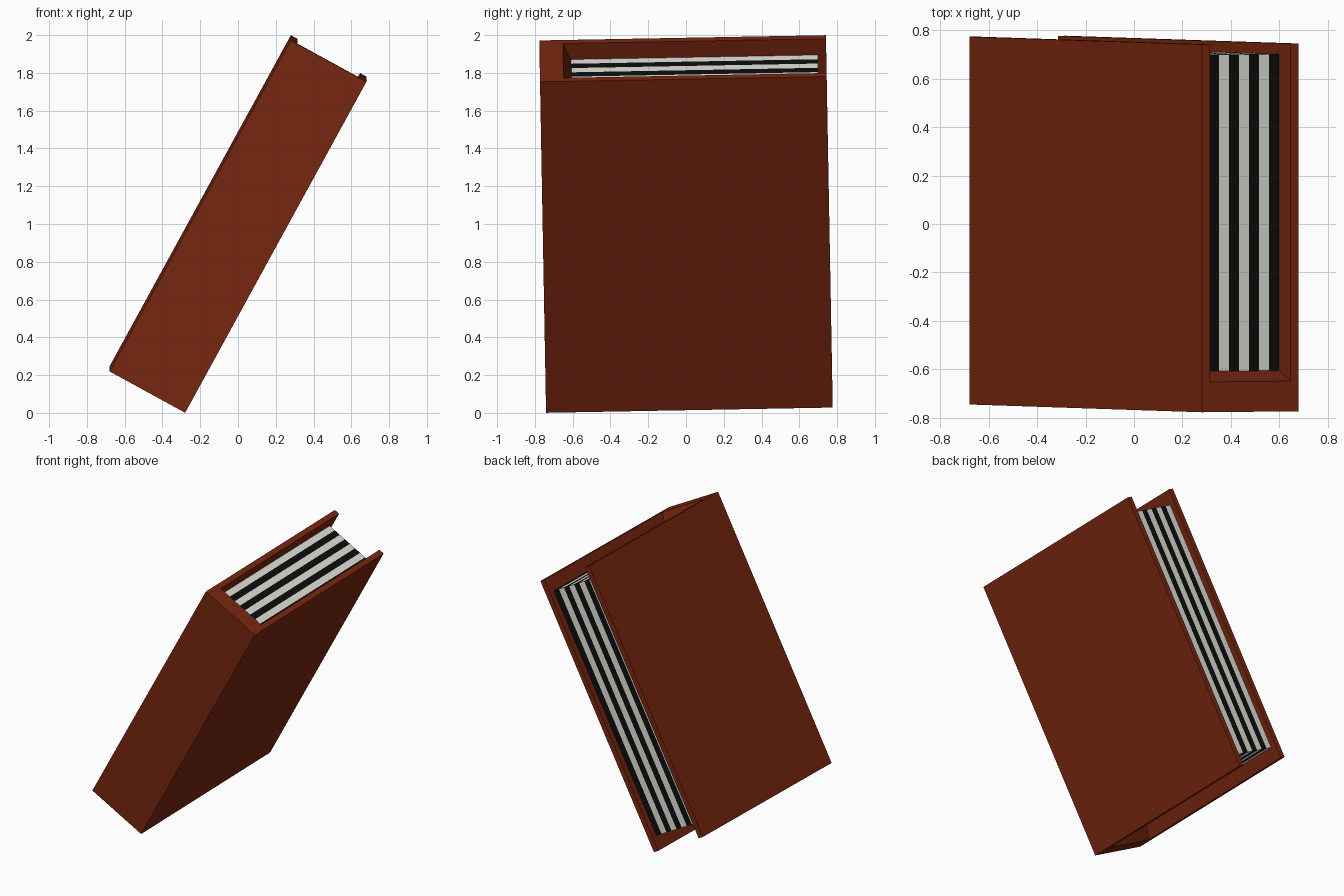
import bpy, bmesh, math
from mathutils import Matrix

if "Cube" in bpy.data.objects:
    bpy.data.objects.remove(bpy.data.objects["Cube"])

# Book space: x = thickness, y = spine (-) to fore edge (+), z = height
T, W, H = 0.228, 0.759, 0.999        # half sizes
COVER = 0.039                        # board thickness
HINGE, PAGE_BACK = -0.634, -0.592    # inner side of spine: at the ends, at the pages
PAGE_FRONT = 0.714
PAGE_H = H - 0.097
STRIPES = 8

# Whole book leans over and is turned very slightly
LEAN = (Matrix.Translation((0, 0, 1)) @ Matrix.Rotation(math.radians(1.05), 4, 'X')
        @ Matrix.Rotation(math.radians(28.7), 4, 'Y'))


def material(name, color):
    m = bpy.data.materials.new(name)
    m.diffuse_color = (*color, 1)
    m.use_nodes = True
    m.node_tree.nodes["Principled BSDF"].inputs["Base Color"].default_value = m.diffuse_color
    return m


def finish(name, bm, mat):
    bmesh.ops.recalc_face_normals(bm, faces=bm.faces)
    mesh = bpy.data.meshes.new(name)
    bm.to_mesh(mesh)
    bm.free()
    mesh.materials.append(mat)
    ob = bpy.data.objects.new(name, mesh)
    ob.matrix_world = LEAN
    bpy.context.collection.objects.link(ob)


leather = material("red_brown_leather", (0.19, 0.02, 0.005))
paper = material("paper_white", (0.75, 0.75, 0.70))
dark = material("page_gap_black", (0.004, 0.004, 0.004))

# Cover: U profile lofted along the height, spine thickens toward the pages
bm = bmesh.new()
rings = []
for z, inner in ((-H, HINGE), (-PAGE_H, PAGE_BACK), (PAGE_H, PAGE_BACK), (H, HINGE)):
    c = T - COVER
    profile = [(-T, -W), (T, -W), (T, W), (c, W), (c, inner), (-c, inner), (-c, W), (-T, W)]
    rings.append([bm.verts.new((x, y, z)) for x, y in profile])
for a, b in zip(rings, rings[1:]):
    for i in range(8):
        j = (i + 1) % 8
        bm.faces.new((a[i], a[j], b[j], b[i]))
bm.faces.new(rings[0])
bm.faces.new(rings[-1])
finish("book_cover", bm, leather)

# Pages: alternating light and dark slabs filling the space between the boards
step = 2 * (T - COVER) / STRIPES
for i in range(STRIPES):
    bm = bmesh.new()
    x = -(T - COVER) + (i + 0.5) * step
    bmesh.ops.create_cube(bm, size=1, matrix=Matrix.Translation((x, (PAGE_BACK + PAGE_FRONT) / 2, 0))
                          @ Matrix.Diagonal((step, PAGE_FRONT - PAGE_BACK, 2 * PAGE_H, 1)))
    finish(f"page_layer_{i + 1}", bm, dark if i % 2 else paper)
